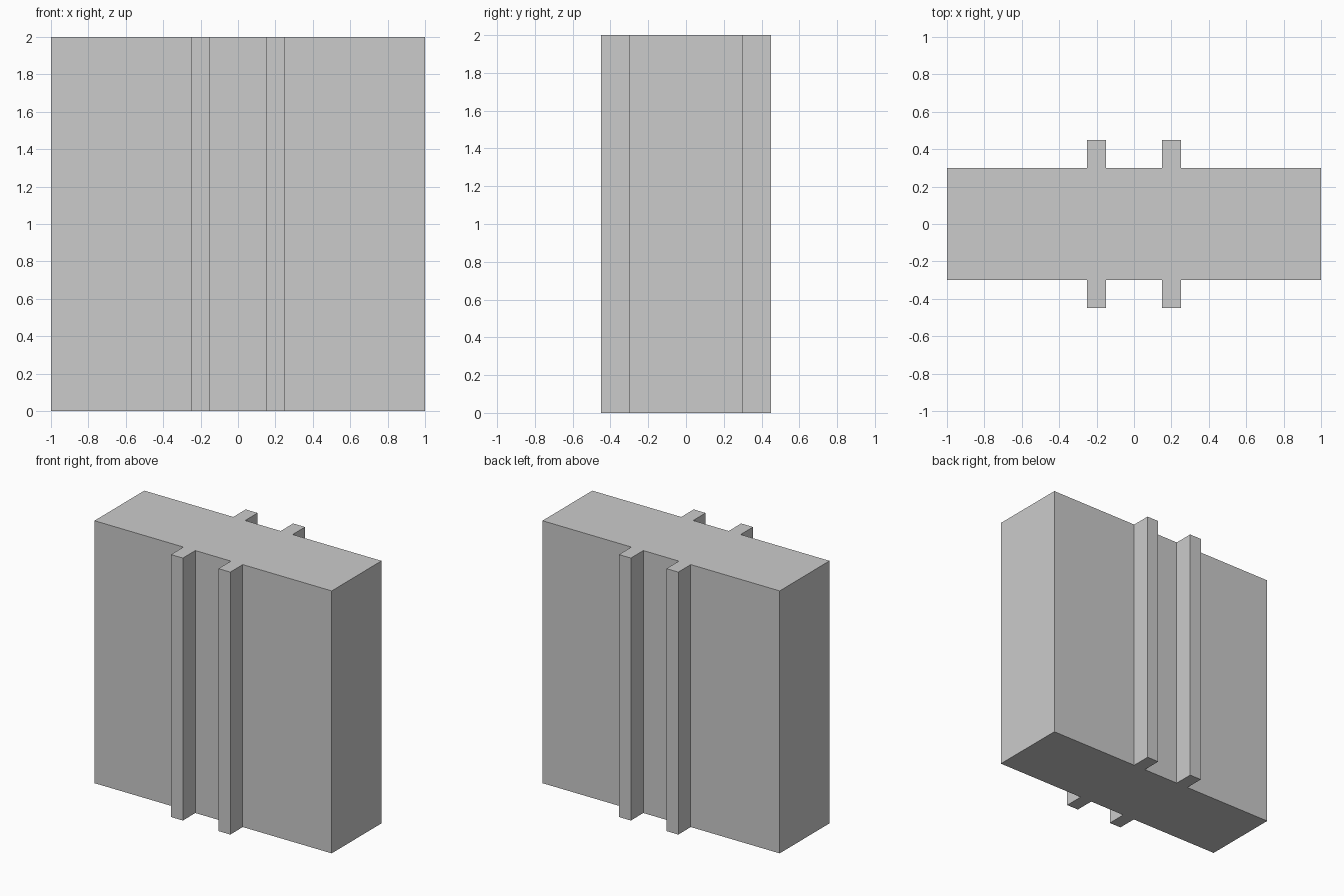
import bpy

if "Cube" in bpy.data.objects:
    bpy.data.objects.remove(bpy.data.objects["Cube"])

def box(name, x, y, z):
    """Box spanning the given (min, max) ranges."""
    spans = (x, y, z)
    bpy.ops.mesh.primitive_cube_add(size=1, location=[(a + b) / 2 for a, b in spans])
    ob = bpy.context.object
    ob.name = name
    ob.scale = [b - a for a, b in spans]
    bpy.ops.object.transform_apply(location=False, rotation=False, scale=True)
    return ob

# Main slab
box("slab", (-1, 1), (-0.3, 0.3), (0, 2))

# Two full-height ribs on the front and two on the back
for side, y in (("front", (-0.45, -0.3)), ("back", (0.3, 0.45))):
    for hand, cx in (("left", -0.2), ("right", 0.2)):
        box(f"{side}_{hand}_rib", (cx - 0.05, cx + 0.05), y, (0, 2))
